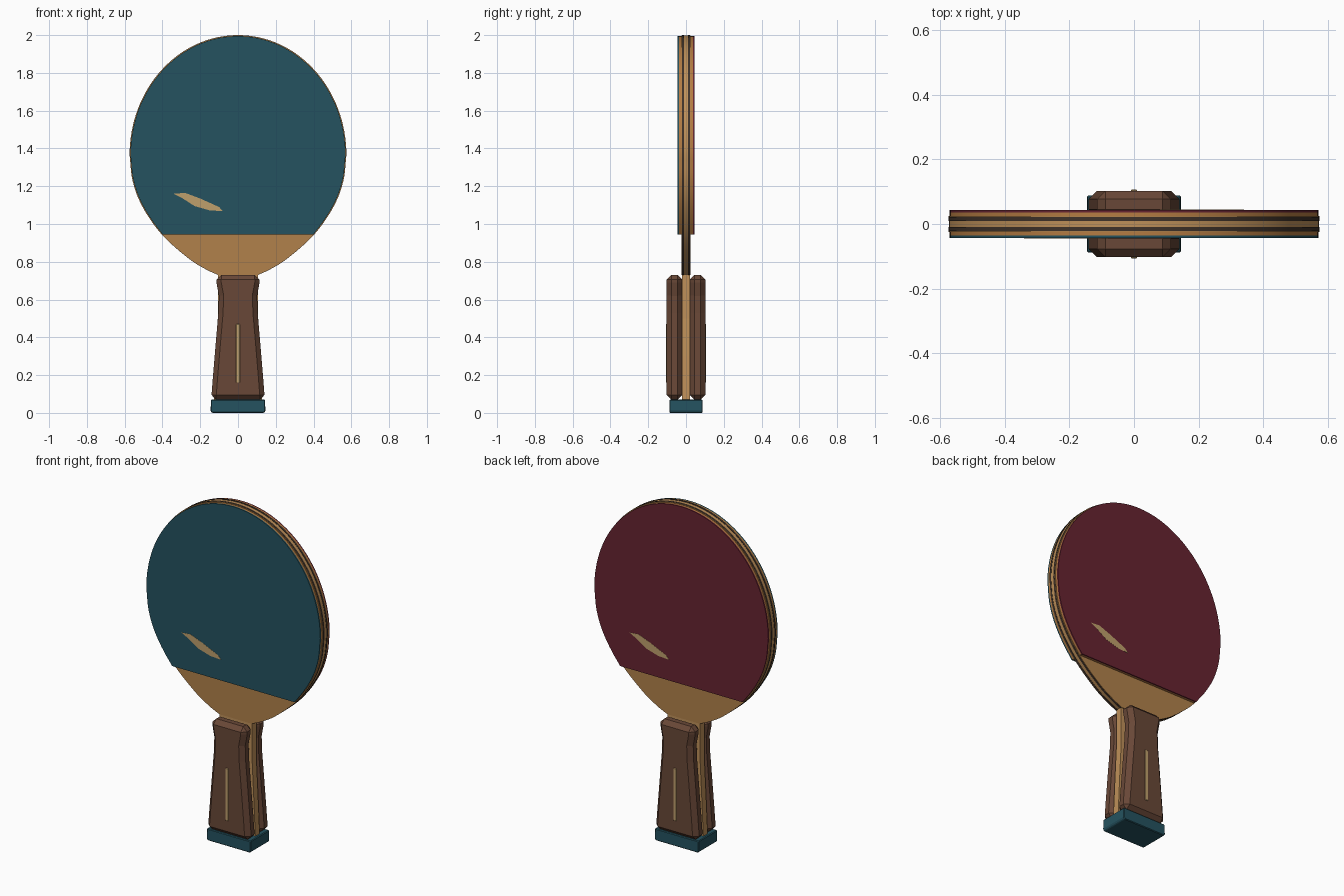
import bpy, bmesh, math
from mathutils import Vector

cube = bpy.data.objects.get("Cube")
if cube:
    bpy.data.objects.remove(cube, do_unlink=True)


def material(name, rgb):
    m = bpy.data.materials.new(name)
    m.use_nodes = True
    m.diffuse_color = (*rgb, 1)
    m.node_tree.nodes["Principled BSDF"].inputs["Base Color"].default_value = (*rgb, 1)
    return m


TEAL = material("teal", (0.018, 0.085, 0.115))
MAROON = material("maroon", (0.135, 0.017, 0.03))
VENEER = material("veneer tan", (0.44, 0.22, 0.069))
CORE = material("core tan", (0.52, 0.28, 0.1))
DARK = material("dark ply", (0.05, 0.032, 0.022))
SPONGE = material("ochre sponge", (0.46, 0.2, 0.055))
BROWN = material("handle brown", (0.14, 0.064, 0.038))
PALE = material("pale inlay", (0.52, 0.35, 0.15))


def prism(name, outline, y0, y1, mat, bevel=0, smooth=False):
    """Extrude an (x, z) outline from y0 to y1."""
    bm = bmesh.new()
    face = bm.faces.new([bm.verts.new((x, y0, z)) for x, z in outline])
    new = bmesh.ops.extrude_face_region(bm, geom=[face])["geom"]
    bmesh.ops.translate(bm, verts=[v for v in new if isinstance(v, bmesh.types.BMVert)],
                        vec=(0, y1 - y0, 0))
    bmesh.ops.recalc_face_normals(bm, faces=bm.faces)
    mesh = bpy.data.meshes.new(name)
    bm.to_mesh(mesh)
    bm.free()
    mesh.materials.append(mat)
    ob = bpy.data.objects.new(name, mesh)
    bpy.context.collection.objects.link(ob)
    if bevel:
        mod = ob.modifiers.new("Bevel", "BEVEL")
        mod.width, mod.segments = bevel, 1
        mod.limit_method, mod.angle_limit = "ANGLE", math.radians(30)
    if smooth:
        bpy.ops.object.select_all(action="DESELECT")
        ob.select_set(True)
        bpy.context.view_layer.objects.active = ob
        bpy.ops.object.shade_smooth_by_angle(angle=math.radians(30))
    return ob


def both_sides(half):
    """Mirror a bottom-to-top right-hand edge into a closed outline."""
    return half + [(-x, z) for x, z in reversed(half) if x > 1e-5]


def spline(points, steps):
    """Catmull-Rom curve through the points."""
    p = [Vector(q) for q in points]
    p = [2 * p[0] - p[1]] + p + [2 * p[-1] - p[-2]]
    out = []
    for a, b, c, d in zip(p, p[1:], p[2:], p[3:]):
        for i in range(steps):
            t = i / steps
            v = 0.5 * (2 * b + (c - a) * t + (2 * a - 5 * b + 4 * c - d) * t * t
                       + (3 * b - a - 3 * c + d) * t ** 3)
            out.append((v.x, v.y))
    return out


# Blade outline: hand-drawn shoulder below, elliptical arc above
CZ, RX, RZ = 1.365, 0.574, 0.635
half = spline([(0.105, 0.73), (0.17, 0.76), (0.265, 0.82), (0.404, 0.945),
               (0.505, 1.09), (0.557, 1.225), (RX, CZ)], 6)
half += [(RX * math.cos(a), CZ + RZ * math.sin(a))
         for a in (math.pi / 2 * i / 32 for i in range(33))]


def scaled(edge, s):
    return [(x * s, CZ + (z - CZ) * s) for x, z in edge]


# Rubber outline stops at a straight edge above the throat
CUT = 0.945
pad = [(0.4, CUT)] + [p for p in scaled(half, 0.992) if p[1] > CUT + 0.01]

prism("blade_core", both_sides(scaled(half, 0.997)), -0.010, 0.010, CORE, smooth=True)
for side, s, rubber in (("front", -1, TEAL), ("back", 1, MAROON)):
    prism(side + "_dark_ply", both_sides(half), s * 0.010, s * 0.021, DARK, smooth=True)
    prism(side + "_veneer", both_sides(scaled(half, 0.998)), s * 0.021, s * 0.024, VENEER,
          smooth=True)
    prism(side + "_sponge", both_sides(pad), s * 0.024, s * 0.036, SPONGE, smooth=True)
    prism(side + "_rubber", both_sides(pad), s * 0.036, s * 0.044, rubber, smooth=True)

    # Worn streak on the rubber
    streak = [(-0.34, 1.16), (-0.28, 1.165), (-0.2, 1.135), (-0.1, 1.09),
              (-0.08, 1.068), (-0.15, 1.072), (-0.23, 1.095), (-0.3, 1.14)]
    prism(side + "_streak", [(-s * x, z) for x, z in streak], s * 0.043, s * 0.0448, PALE)

    # Flared handle scale with chamfered edges
    scale = [(0.142, 0.07), (0.132, 0.2), (0.117, 0.38), (0.104, 0.53),
             (0.101, 0.62), (0.114, 0.69), (0.113, 0.73)]
    prism(side + "_handle_scale", both_sides(scale), s * 0.02, s * 0.102, BROWN, bevel=0.025)

    # Narrow inlay strip
    prism(side + "_inlay", both_sides([(0.01, 0.16), (0.01, 0.47)]),
          s * 0.098, s * 0.106, PALE, bevel=0.002)

# Blade tongue running between the scales
prism("tongue", both_sides([(0.128, 0.06), (0.117, 0.3), (0.107, 0.5), (0.107, 0.74)]),
      -0.02, 0.02, CORE)

# End cap
prism("end_cap", both_sides([(0.139, 0), (0.145, 0.012), (0.143, 0.07)]),
      -0.088, 0.088, TEAL, bevel=0.004)
